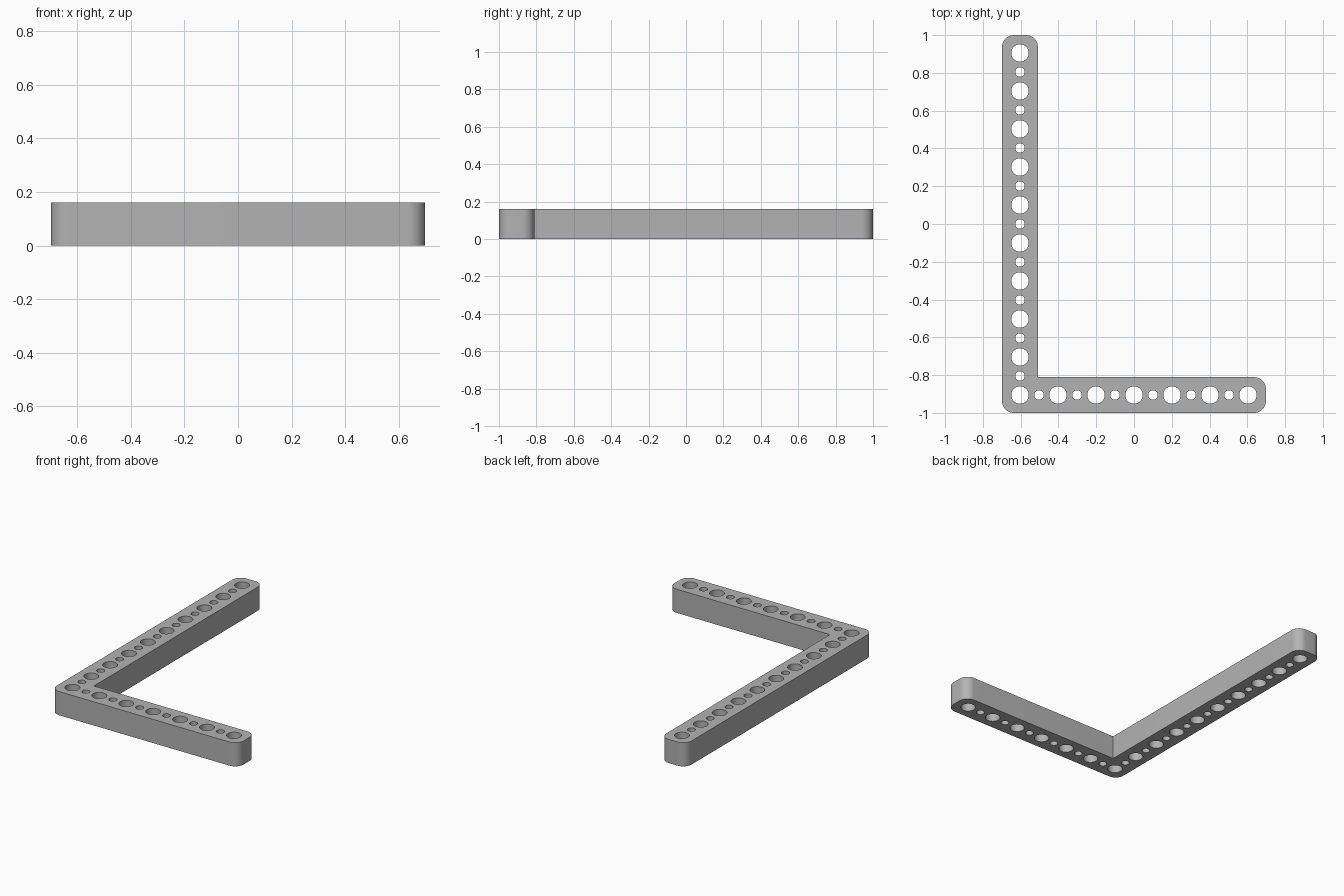
import bpy
import bmesh
from math import sin, cos, pi, radians

cube = bpy.data.objects.get("Cube")
if cube:
    bpy.data.objects.remove(cube, do_unlink=True)

PITCH = 0.2012      # distance between large holes
MARGIN = 0.0945     # half width of each arm
CORNER = 0.062
HEIGHT = 0.16
HX, HY = 3 * PITCH, 4.5 * PITCH     # centres of the outermost holes
X, Y = HX + MARGIN, 1.0


def arc(cx, cy, r, start, sweep, steps):
    return [(cx + r * cos(start + sweep * i / steps),
             cy + r * sin(start + sweep * i / steps)) for i in range(steps + 1)]


def corner(x, y, sx, sy, start):
    """Rounded outer corner, travelling counter-clockwise."""
    return arc(x - sx * CORNER, y - sy * CORNER, CORNER, start, pi / 2, 12)


def add_loop(curve, points):
    spline = curve.splines.new('POLY')
    spline.points.add(len(points) - 1)
    for p, (x, y) in zip(spline.points, points):
        p.co = (x, y, 0, 1)
    spline.use_cyclic_u = True


def add_hole(curve, x, y, r):
    add_loop(curve, arc(x, y, r, 0, 2 * pi, 32)[:-1])


# L-shaped outline with a sharp inner corner
inner_x, inner_y = -HX + MARGIN, -HY + MARGIN
outline = (corner(-X, -Y, -1, -1, pi) + corner(X, -Y, 1, -1, 1.5 * pi)
           + corner(X, inner_y, 1, 1, 0) + [(inner_x, inner_y)]
           + corner(inner_x, Y, 1, 1, 0) + corner(-X, Y, -1, 1, pi / 2))
profile = bpy.data.curves.new("angle_beam", 'CURVE')
profile.dimensions = '2D'
profile.fill_mode = 'BOTH'
profile.extrude = HEIGHT / 2
add_loop(profile, outline)

# Alternating large and small through holes along both arms
for i in range(19):
    add_hole(profile, -HX, -HY + i * PITCH / 2, 0.025 if i % 2 else 0.046)
for i in range(1, 13):
    add_hole(profile, -HX + i * PITCH / 2, -HY, 0.025 if i % 2 else 0.046)

beam = bpy.data.objects.new("angle_beam", profile)
bpy.context.collection.objects.link(beam)
bpy.ops.object.select_all(action='DESELECT')
beam.select_set(True)
bpy.context.view_layer.objects.active = beam
bpy.ops.object.convert(target='MESH')
beam = bpy.context.object

# Weld caps to walls and rest the beam on the ground
bm = bmesh.new()
bm.from_mesh(beam.data)
bmesh.ops.remove_doubles(bm, verts=bm.verts, dist=0.0001)
bmesh.ops.translate(bm, verts=bm.verts, vec=(0, 0, HEIGHT / 2))
bmesh.ops.recalc_face_normals(bm, faces=bm.faces)
bm.to_mesh(beam.data)
bm.free()
bpy.ops.object.shade_smooth_by_angle(angle=radians(30))

# Plain grey finish
grey = bpy.data.materials.new("plain_grey")
grey.use_nodes = True
color = (0.45, 0.45, 0.45, 1)
grey.diffuse_color = color
grey.node_tree.nodes["Principled BSDF"].inputs["Base Color"].default_value = color
beam.data.materials.clear()
beam.data.materials.append(grey)
